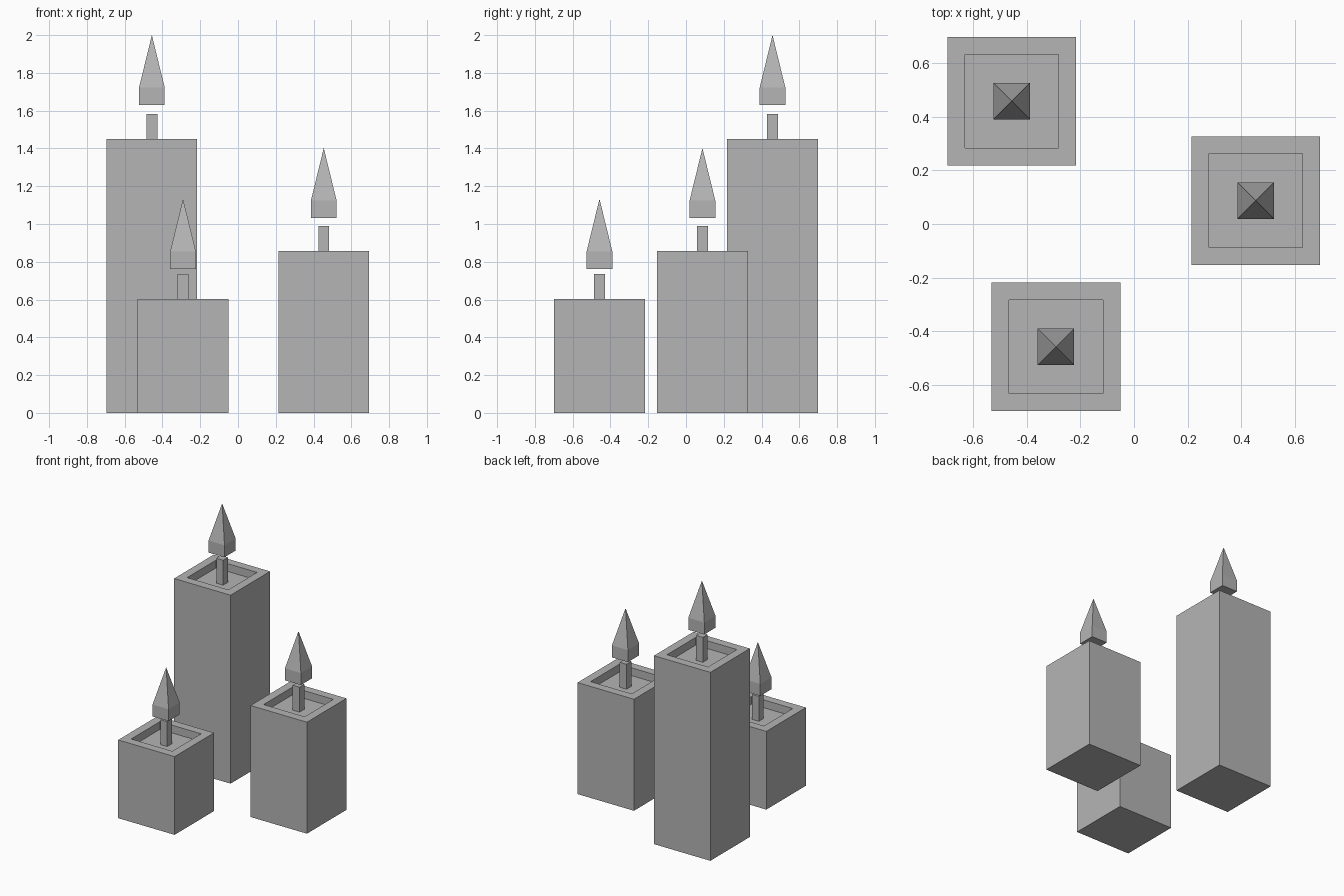
import bpy
import bmesh

cube = bpy.data.objects.get("Cube")
if cube:
    bpy.data.objects.remove(cube, do_unlink=True)

GREY = (0.46, 0.46, 0.46, 1.0)
grey = bpy.data.materials.new("plain grey")
grey.use_nodes = True
grey.diffuse_color = GREY
grey.node_tree.nodes["Principled BSDF"].inputs["Base Color"].default_value = GREY


def square_stack(name, centre, sections):
    """Join square rings of (half width, z) from bottom to top; width 0 is an apex."""
    x, y = centre
    bm = bmesh.new()
    rings = []
    for half, z in sections:
        corners = [(-1, -1), (1, -1), (1, 1), (-1, 1)] if half else [(0, 0)]
        rings.append([bm.verts.new((x + sx * half, y + sy * half, z)) for sx, sy in corners])
    bm.faces.new(rings[0][::-1])
    for low, high in zip(rings, rings[1:]):
        for i in range(4):
            j = (i + 1) % 4
            upper = [high[j], high[i]] if len(high) == 4 else [high[0]]
            bm.faces.new([low[i], low[j]] + upper)
    if len(rings[-1]) == 4:
        bm.faces.new(rings[-1])
    mesh = bpy.data.meshes.new(name)
    bm.to_mesh(mesh)
    bm.free()
    mesh.materials.append(grey)
    obj = bpy.data.objects.new(name, mesh)
    bpy.context.collection.objects.link(obj)


def candle(name, centre, top, flame_base):
    floor = top - 0.06
    # Wax block with a square hollow in its top
    square_stack(name + "_wax", centre,
                 [(0.24, 0), (0.24, top), (0.175, top), (0.175, floor)])
    # Wick standing in the hollow
    square_stack(name + "_wick", centre, [(0.029, floor), (0.029, top + 0.132)])
    # Floating flame: short straight base and a tall pyramid tip
    square_stack(name + "_flame", centre,
                 [(0.068, flame_base), (0.068, flame_base + 0.092), (0, flame_base + 0.37)])


candle("tall_candle", (-0.456, 0.458), 1.45, 1.63)
candle("medium_candle", (0.454, 0.087), 0.858, 1.032)
candle("short_candle", (-0.291, -0.458), 0.602, 0.763)
